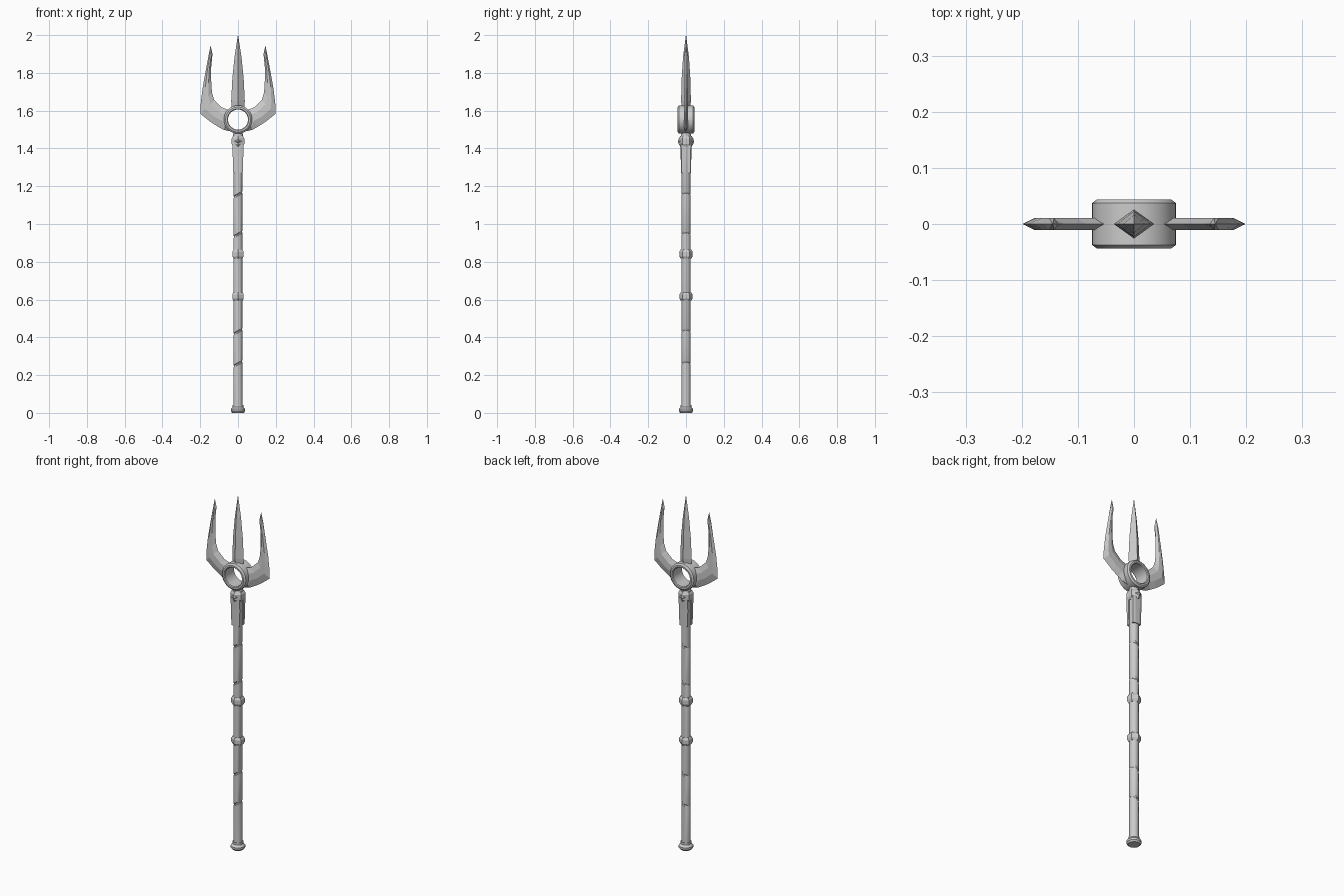
import bpy, bmesh, math
from mathutils import Matrix, Vector

if "Cube" in bpy.data.objects:
    bpy.data.objects.remove(bpy.data.objects["Cube"])


def finish(name, bm, smooth=False):
    bmesh.ops.recalc_face_normals(bm, faces=bm.faces)
    me = bpy.data.meshes.new(name)
    bm.to_mesh(me)
    bm.free()
    ob = bpy.data.objects.new(name, me)
    bpy.context.collection.objects.link(ob)
    if smooth:
        bpy.ops.object.select_all(action='DESELECT')
        ob.select_set(True)
        bpy.context.view_layer.objects.active = ob
        bpy.ops.object.shade_smooth_by_angle(angle=math.radians(30))
    return ob


def loft(bm, sections, closed=False):
    """Bridge equal-length vertex loops; cap the ends or join last to first."""
    loops = [[bm.verts.new(p) for p in s] for s in sections]
    pairs = list(zip(loops, loops[1:]))
    if closed:
        pairs.append((loops[-1], loops[0]))
    else:
        bm.faces.new(loops[0])
        bm.faces.new(loops[-1])
    n = len(loops[0])
    for a, b in pairs:
        for i in range(n):
            j = (i + 1) % n
            bm.faces.new((a[i], a[j], b[j], b[i]))


def circle(r, z, n, shear=0.0):
    pts = []
    for i in range(n):
        a = 2 * math.pi * i / n + math.pi / 2
        x, y = r * math.cos(a), r * math.sin(a)
        pts.append((x, y, z + shear * x))
    return pts


def lathe(name, profile, n=16, smooth=True):
    bm = bmesh.new()
    loft(bm, [circle(r, z, n) for r, z in profile])
    return finish(name, bm, smooth)


# Shaft with slanted grooves
R = 0.0245
secs = [circle(R, 0.03, 16)]
for z in (0.26, 0.43, 0.945, 1.155):
    for dz, r in ((-0.007, R), (-0.003, 0.0215), (0.003, 0.0215), (0.007, R)):
        secs.append(circle(r, z + dz, 16, 0.6))
secs.append(circle(R, 1.42, 16))
bm = bmesh.new()
loft(bm, secs)
finish("shaft", bm, True)

# Pommel and neck
lathe("pommel", [(0.031, 0), (0.038, 0.009), (0.038, 0.02), (0.028, 0.032), (0.028, 0.043)])
lathe("neck", [(0.026, 1.455), (0.026, 1.472), (0.022, 1.49)])

# Six-sided grip collars and head collar
for name, z, h, r in (("lower_collar", 0.616, 0.022, 0.035),
                      ("upper_collar", 0.841, 0.024, 0.035),
                      ("head_collar", 1.438, 0.027, 0.039)):
    lathe(name, [(r * 0.8, z - h), (r, z - h * 0.5), (r, z + h * 0.5), (r * 0.8, z + h)], 6, False)

# Front and back straps below the head, each with a small stud
for s, tag in ((-1, "front"), (1, "back")):
    bm = bmesh.new()
    loft(bm, [[(-w, s * 0.010, z), (w, s * 0.010, z), (w, s * y, z),
               (w * 0.5, s * (y + 0.004), z), (-w * 0.5, s * (y + 0.004), z), (-w, s * y, z)]
              for z, w, y in ((1.27, 0.025, 0.023), (1.36, 0.028, 0.024), (1.425, 0.028, 0.026))])
    finish(tag + "_strap", bm)
    bm = bmesh.new()
    bmesh.ops.create_cone(bm, cap_ends=True, segments=4, radius1=0.018, radius2=0.006, depth=0.014,
                          matrix=Matrix.Translation((0, s * 0.036, 1.438))
                          @ Matrix.Rotation(s * -math.pi / 2, 4, 'X'))
    finish(tag + "_stud", bm)

# Head ring: bevelled section swept around the y axis
section = [(0.053, -0.040), (0.057, -0.044), (0.066, -0.044), (0.075, -0.037),
           (0.075, 0.037), (0.066, 0.044), (0.057, 0.044), (0.053, 0.040)]
N = 40
bm = bmesh.new()
loft(bm, [[(r * math.cos(a), y, 1.553 + r * math.sin(a)) for r, y in section]
          for a in (2 * math.pi * i / N for i in range(N))], closed=True)
finish("head_ring", bm, True)

# Centre blade with diamond section
bm = bmesh.new()
loft(bm, [[(w, 0, z), (0, d, z), (-w, 0, z), (0, -d, z)]
          for w, d, z in ((0.033, 0.022, 1.613), (0.036, 0.026, 1.65), (0.030, 0.023, 1.77),
                          (0.019, 0.016, 1.88), (0.0008, 0.0008, 2.0))])
finish("centre_blade", bm)

# Side prongs: (outer edge, inner edge) pairs from ring to tip
PRONG = [((0.020, 1.486), (0.055, 1.518)), ((0.075, 1.498), (0.064, 1.55)),
         ((0.105, 1.515), (0.048, 1.604)), ((0.145, 1.540), (0.085, 1.617)),
         ((0.199, 1.583), (0.125, 1.655)), ((0.198, 1.630), (0.138, 1.695)),
         ((0.189, 1.710), (0.142, 1.76)), ((0.175, 1.790), (0.142, 1.83)),
         ((0.160, 1.870), (0.135, 1.90)), ((0.146, 1.942), (0.144, 1.941))]
for s, tag in ((-1, "left"), (1, "right")):
    bm = bmesh.new()
    secs = []
    for k, (o, i) in enumerate(PRONG):
        o, i = Vector((s * o[0], 0, o[1])), Vector((s * i[0], 0, i[1]))
        t = Vector((0, 0.0005 if k == len(PRONG) - 1 else 0.011, 0))
        a, b = o.lerp(i, 0.35), o.lerp(i, 0.7)
        secs.append([o, a + t, b + t, i, b - t, a - t])
    loft(bm, secs)
    finish(tag + "_prong", bm)
